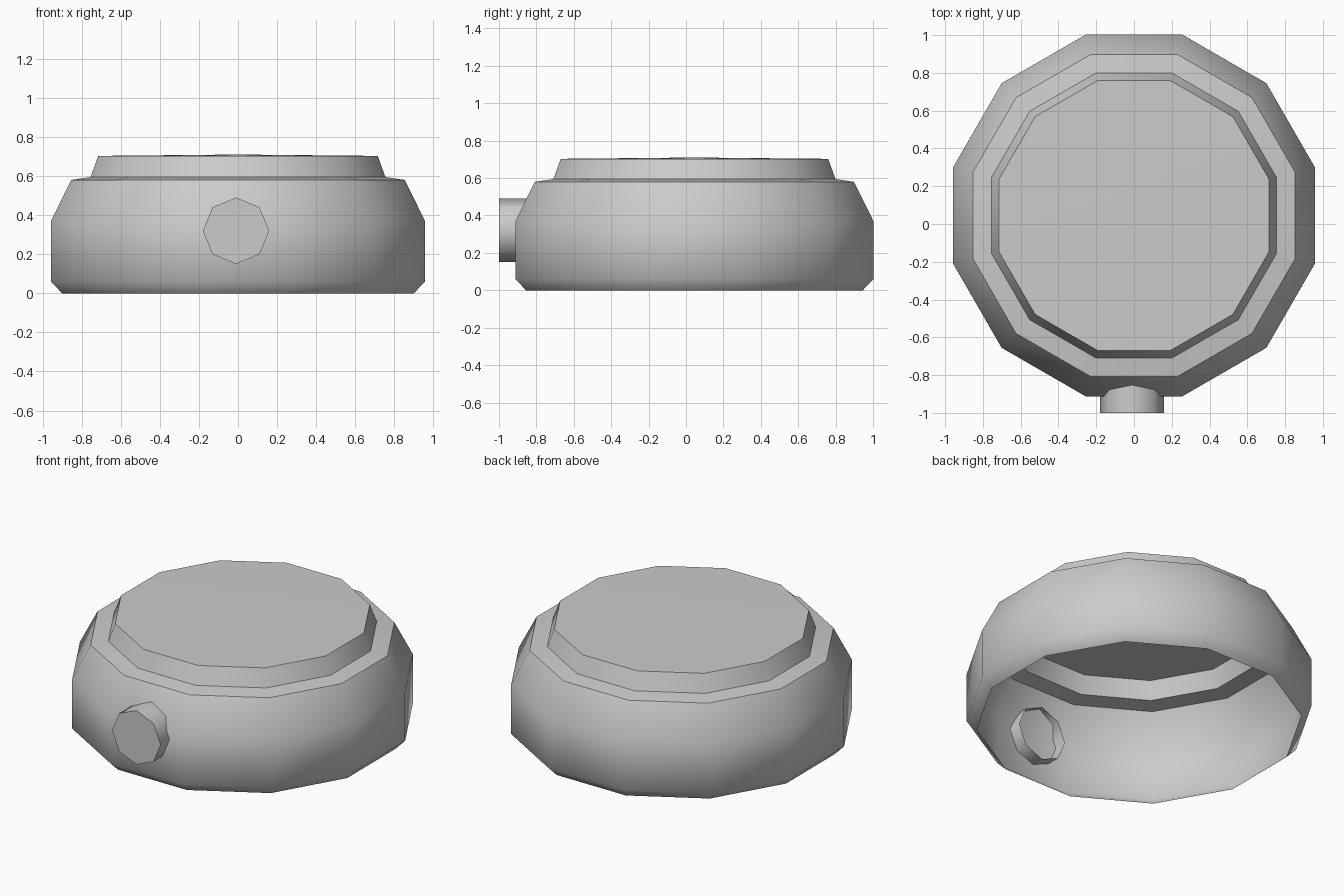
import bpy, bmesh, math

if "Cube" in bpy.data.objects:
    bpy.data.objects.remove(bpy.data.objects["Cube"])

CENTRE_Y = 0.045


def finish(bm, name):
    bmesh.ops.recalc_face_normals(bm, faces=bm.faces[:])
    mesh = bpy.data.meshes.new(name)
    bm.to_mesh(mesh)
    bm.free()
    obj = bpy.data.objects.new(name, mesh)
    bpy.context.collection.objects.link(obj)
    bpy.ops.object.select_all(action='DESELECT')
    obj.select_set(True)
    bpy.context.view_layer.objects.active = obj
    bpy.ops.object.shade_smooth_by_angle(angle=math.radians(50))
    return obj


def bridge(bm, rings):
    for low, high in zip(rings, rings[1:]):
        n = len(low)
        for i in range(n):
            j = (i + 1) % n
            bm.faces.new((low[i], low[j], high[j], high[i]))


# Twelve-sided stepped shell, open underneath: (distance to flat side, height)
profile = [(0.90, 0.0), (0.957, 0.06), (0.957, 0.37),
           (0.853, 0.58), (0.754, 0.595), (0.715, 0.703)]
bm = bmesh.new()
rings = []
for apothem, z in profile:
    r = apothem / math.cos(math.pi / 12)
    angles = [math.radians(15 + 30 * i) for i in range(12)]
    rings.append([bm.verts.new((r * math.cos(a), CENTRE_Y + r * math.sin(a), z))
                  for a in angles])
bridge(bm, rings)
# Very slightly domed top
tip = bm.verts.new((0, CENTRE_Y, 0.71))
for i in range(12):
    bm.faces.new((rings[-1][i], rings[-1][(i + 1) % 12], tip))
finish(bm, "housing")

# Eight-sided front button, closed in front and open inside the shell
bm = bmesh.new()
rings = []
for y in (-0.83, -1.0):
    angles = [math.radians(45 * i) for i in range(8)]
    rings.append([bm.verts.new((-0.01 + 0.17 * math.cos(a), y, 0.32 + 0.17 * math.sin(a)))
                  for a in angles])
bridge(bm, rings)
bm.faces.new(rings[-1])
finish(bm, "front_button")
